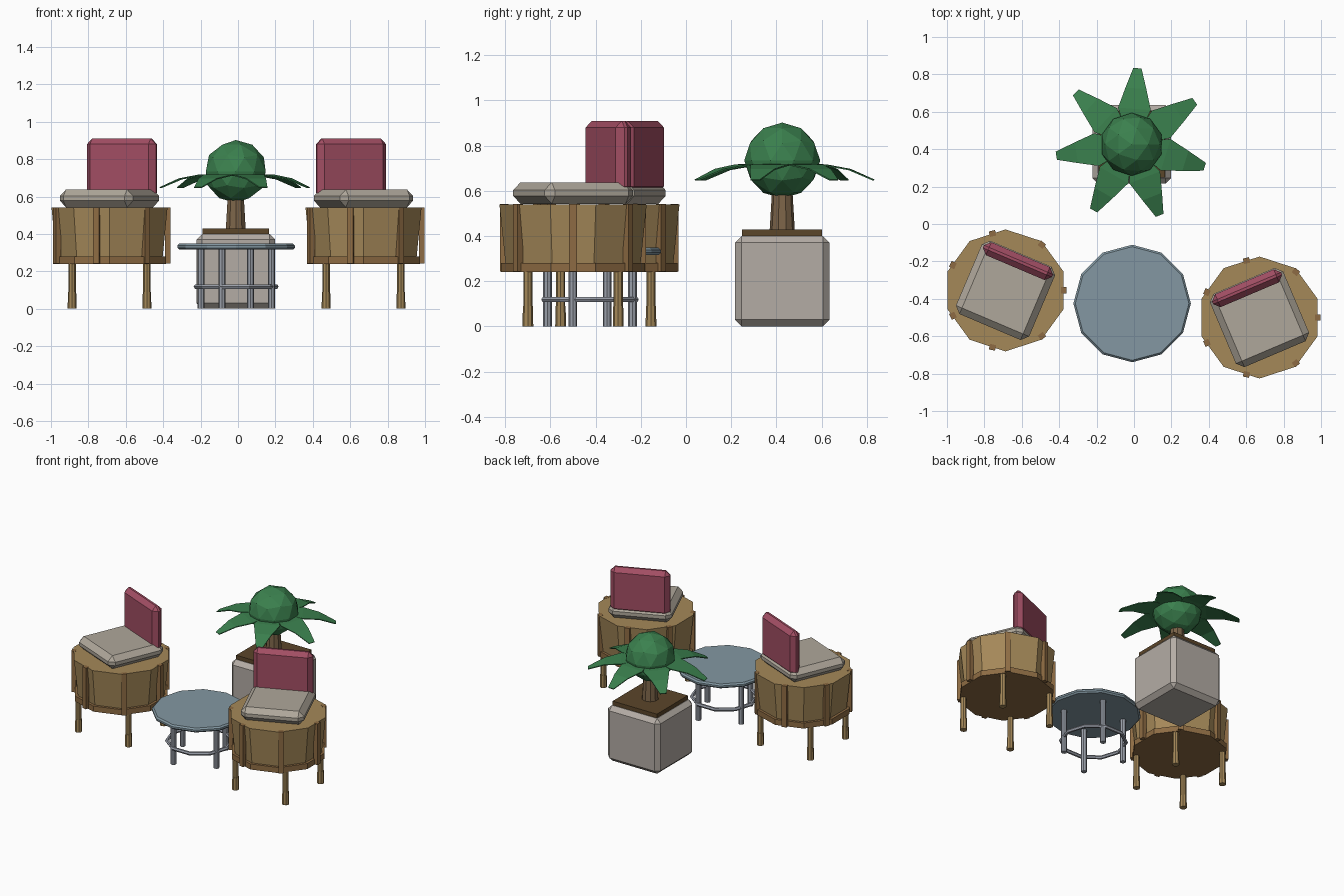
import bpy, bmesh, math
from mathutils import Matrix, Vector

if "Cube" in bpy.data.objects:
    bpy.data.objects.remove(bpy.data.objects["Cube"])


def mat(name, r, g, b):
    m = bpy.data.materials.new(name)
    m.diffuse_color = (r ** 2.2, g ** 2.2, b ** 2.2, 1)
    m.use_nodes = True
    m.node_tree.nodes["Principled BSDF"].inputs["Base Color"].default_value = m.diffuse_color
    return m


WOOD = mat("wood", 0.64, 0.53, 0.35)
DARK_WOOD = mat("dark_wood", 0.55, 0.42, 0.27)
FABRIC = mat("fabric", 0.68, 0.65, 0.60)
RED = mat("red_fabric", 0.63, 0.31, 0.39)
GLASS = mat("blue_grey_top", 0.51, 0.59, 0.63)
METAL = mat("metal", 0.60, 0.62, 0.66)
STONE = mat("stone", 0.70, 0.67, 0.64)
SOIL = mat("soil", 0.36, 0.28, 0.18)
BARK = mat("bark", 0.48, 0.39, 0.29)
GREEN = mat("leaf_green", 0.24, 0.50, 0.31)


def finish(name, bm, material, loc, rot=0, bevel=0):
    bmesh.ops.recalc_face_normals(bm, faces=bm.faces)
    me = bpy.data.meshes.new(name)
    bm.to_mesh(me)
    bm.free()
    me.materials.append(material)
    ob = bpy.data.objects.new(name, me)
    ob.location = loc
    ob.rotation_euler.z = rot
    bpy.context.collection.objects.link(ob)
    if bevel:
        b = ob.modifiers.new("bevel", 'BEVEL')
        b.width = bevel
        b.segments = 1
        b.limit_method = 'ANGLE'
    return ob


def box(name, size, loc, material, rot=0, bevel=0):
    bm = bmesh.new()
    bmesh.ops.create_cube(bm, size=1, matrix=Matrix.Diagonal((*size, 1)))
    return finish(name, bm, material, loc, rot, bevel)


def cone(name, r0, r1, z0, z1, x, y, sides, material, bevel=0):
    bm = bmesh.new()
    bmesh.ops.create_cone(bm, cap_ends=True, segments=sides, radius1=r0,
                          radius2=r1, depth=z1 - z0)
    return finish(name, bm, material, (x, y, (z0 + z1) / 2), 0, bevel)


def chair(side, cx, cy, rot):
    # Round tapered body on a base plate
    cone(side + "_chair_body", 0.297, 0.326, 0.26, 0.54, cx, cy, 10, WOOD)
    cone(side + "_chair_base", 0.318, 0.318, 0.24, 0.28, cx, cy, 10, DARK_WOOD)
    # Seven upright slats
    for i in range(7):
        a = i * math.tau / 7
        box(f"{side}_chair_slat_{i}", (0.03, 0.034, 0.298),
            (cx + 0.312 * math.cos(a), cy + 0.312 * math.sin(a), 0.392),
            DARK_WOOD, a)
    # Four legs with thicker feet
    for sx in (-1, 1):
        for sy in (-1, 1):
            x, y = cx + 0.2 * sx, cy + 0.2 * sy
            cone(f"{side}_chair_leg_{sx}_{sy}", 0.02, 0.02, 0.05, 0.25, x, y, 8, WOOD)
            cone(f"{side}_chair_foot_{sx}_{sy}", 0.024, 0.022, 0, 0.09, x, y, 8, WOOD)
    # Turned cushions
    box(side + "_chair_seat", (0.425, 0.425, 0.095), (cx, cy, 0.59), FABRIC, rot, 0.035)
    off = Matrix.Rotation(rot, 3, 'Z') @ Vector((0, 0.17, 0))
    box(side + "_chair_back", (0.40, 0.075, 0.32),
        (cx + off.x, cy + off.y, 0.75), RED, rot, 0.03)


chair("left", -0.687, -0.355, math.radians(-23))
chair("right", 0.671, -0.50, math.radians(23))

# Round table with four legs and a stretcher ring
TX, TY = -0.01, -0.425
cone("table_top", 0.314, 0.314, 0.316, 0.348, TX, TY, 12, GLASS, 0.01)
for i in range(4):
    a = math.radians(-22 + 90 * i)
    cone(f"table_leg_{i}", 0.019, 0.019, 0, 0.325, TX + 0.203 * math.cos(a),
         TY + 0.203 * math.sin(a), 8, METAL)
bpy.ops.mesh.primitive_torus_add(location=(TX, TY, 0.118), major_radius=0.214,
                                 minor_radius=0.013, major_segments=10, minor_segments=6)
ring = bpy.context.object
ring.name = "table_ring"
ring.data.materials.append(METAL)

# Planter, soil and trunk
PX, PY = -0.012, 0.426
box("planter", (0.42, 0.42, 0.40), (PX, PY, 0.20), STONE, 0, 0.03)
box("soil", (0.354, 0.354, 0.03), (PX, PY, 0.414), SOIL)
cone("trunk", 0.056, 0.044, 0.42, 0.62, PX, PY, 10, BARK)

# Ball crown
bm = bmesh.new()
bmesh.ops.create_icosphere(bm, subdivisions=2, radius=0.168)
finish("crown", bm, GREEN, (PX, PY, 0.734))

# Seven drooping leaves: radius, half width, height
ROWS = [(0.06, 0.035, 0.722), (0.19, 0.088, 0.717), (0.30, 0.056, 0.697), (0.408, 0.022, 0.65)]
for i in range(7):
    bm = bmesh.new()
    rows = [[bm.verts.new((r, s * w, z)) for s in (-1, 1)] for r, w, z in ROWS]
    for p, q in zip(rows, rows[1:]):
        bm.faces.new((p[0], q[0], q[1], p[1]))
    leaf = finish(f"leaf_{i}", bm, GREEN, (PX, PY, 0), math.radians(34.3) + i * math.tau / 7)
    s = leaf.modifiers.new("thickness", 'SOLIDIFY')
    s.thickness = 0.006
